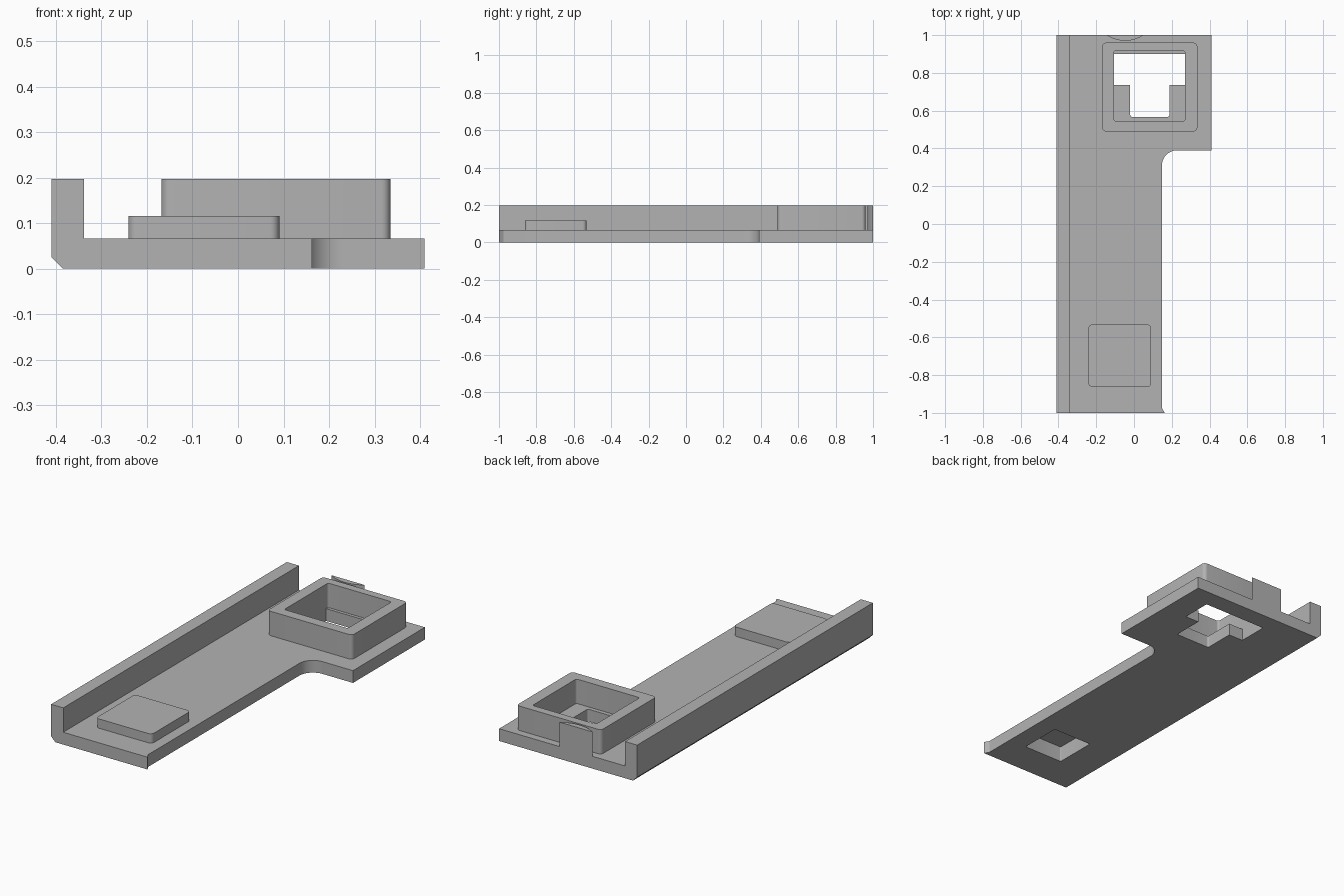
import bpy
import bmesh
import math
from mathutils import Vector

cube = bpy.data.objects.get("Cube")
if cube:
    bpy.data.objects.remove(cube, do_unlink=True)

grey = bpy.data.materials.new("mid grey")
grey.use_nodes = True
grey.diffuse_color = (0.45, 0.45, 0.45, 1)
grey.node_tree.nodes["Principled BSDF"].inputs["Base Color"].default_value = grey.diffuse_color

PLATE_TOP = 0.066
TOP = 0.197


def rounded(points, steps=6):
    """Outline with corners (x, y, radius) replaced by tangent arcs."""
    out = []
    for i, (x, y, r) in enumerate(points):
        p = Vector((x, y))
        if r == 0:
            out.append(p)
            continue
        a = (Vector(points[i - 1][:2]) - p).normalized()
        b = (Vector(points[(i + 1) % len(points)][:2]) - p).normalized()
        half = a.angle(b) / 2
        centre = p + (a + b).normalized() * r / math.sin(half)
        start = p + a * r / math.tan(half) - centre
        sweep = start.angle_signed(p + b * r / math.tan(half) - centre)
        for k in range(steps + 1):
            t = -sweep * k / steps
            out.append(centre + Vector((start.x * math.cos(t) - start.y * math.sin(t),
                                        start.x * math.sin(t) + start.y * math.cos(t))))
    return out


def rect(x0, x1, y0, y1, r):
    return rounded([(x0, y0, r), (x1, y0, r), (x1, y1, r), (x0, y1, r)])


def prism(name, outline, low, high, along_y=False):
    """Extrude an outline along z, or an x-z outline along y."""
    bm = bmesh.new()
    place = (lambda p: (p[0], low, p[1])) if along_y else (lambda p: (p[0], p[1], low))
    face = bm.faces.new([bm.verts.new(place(p)) for p in outline])
    new = bmesh.ops.extrude_face_region(bm, geom=[face])["geom"]
    shift = (0, high - low, 0) if along_y else (0, 0, high - low)
    bmesh.ops.translate(bm, vec=shift, verts=[v for v in new if isinstance(v, bmesh.types.BMVert)])
    bmesh.ops.recalc_face_normals(bm, faces=bm.faces)
    mesh = bpy.data.meshes.new(name)
    bm.to_mesh(mesh)
    bm.free()
    mesh.materials.append(grey)
    obj = bpy.data.objects.new(name, mesh)
    bpy.context.collection.objects.link(obj)
    return obj


def activate(obj):
    bpy.ops.object.select_all(action='DESELECT')
    obj.select_set(True)
    bpy.context.view_layer.objects.active = obj


def cut(obj, cutter):
    activate(obj)
    mod = obj.modifiers.new("cut", 'BOOLEAN')
    mod.operation = 'DIFFERENCE'
    mod.solver = 'EXACT'
    mod.object = cutter
    bpy.ops.object.modifier_apply(modifier=mod.name)


# Plate with a wide back end and a filleted inner corner
plate = prism("base_plate", rounded([
    (-0.338, -1, 0), (0.163, -1, 0), (0.148, -0.975, 0), (0.148, 0.39, 0.08),
    (0.41, 0.39, 0), (0.41, 1, 0), (-0.338, 1, 0)], 10), 0, PLATE_TOP)

# Side wall with a chamfered lower edge
wall = prism("side_wall", [(-0.385, 0), (-0.338, 0), (-0.338, TOP), (-0.41, TOP), (-0.41, 0.025)],
             -1, 1, along_y=True)

# Raised pad and square collar
pad = prism("raised_pad", rect(-0.241, 0.091, -0.862, -0.532, 0.02), PLATE_TOP, 0.116)
collar = prism("collar", rect(-0.168, 0.335, 0.49, 0.96, 0.02), PLATE_TOP, TOP)

# Curved-front tab on the back edge
radius, depth, middle = 0.173, 0.03, -0.047
spread = math.acos(1 - depth / radius)
arc = [spread * (k / 8 - 1) for k in range(17)]
tab = prism("back_tab", [(middle + radius * math.sin(a), 1 - depth + radius * (1 - math.cos(a)))
                         for a in arc], PLATE_TOP, TOP)

# Openings: collar bore, T-shaped slot in the plate, pocket under the pad
bore = prism("bore_cutter", rect(-0.107, 0.27, 0.545, 0.917, 0.012), 0, 0.3)
slot = prism("slot_cutter", rounded([
    (-0.02, 0.567, 0.01), (0.187, 0.567, 0.01), (0.187, 0.735, 0), (0.27, 0.735, 0),
    (0.27, 0.9, 0), (-0.107, 0.9, 0), (-0.107, 0.735, 0), (-0.02, 0.735, 0)]), -0.1, 0.1)
pocket = prism("pocket_cutter", rect(-0.192, 0.042, -0.813, -0.581, 0.005), -0.1, 0.085)
cut(collar, bore)
cut(plate, slot)
cut(plate, pocket)
cut(pad, pocket)
for helper in (bore, slot, pocket):
    bpy.data.objects.remove(helper, do_unlink=True)

for part in (plate, wall, pad, collar, tab):
    activate(part)
    bpy.ops.object.shade_smooth_by_angle(angle=math.radians(30))
